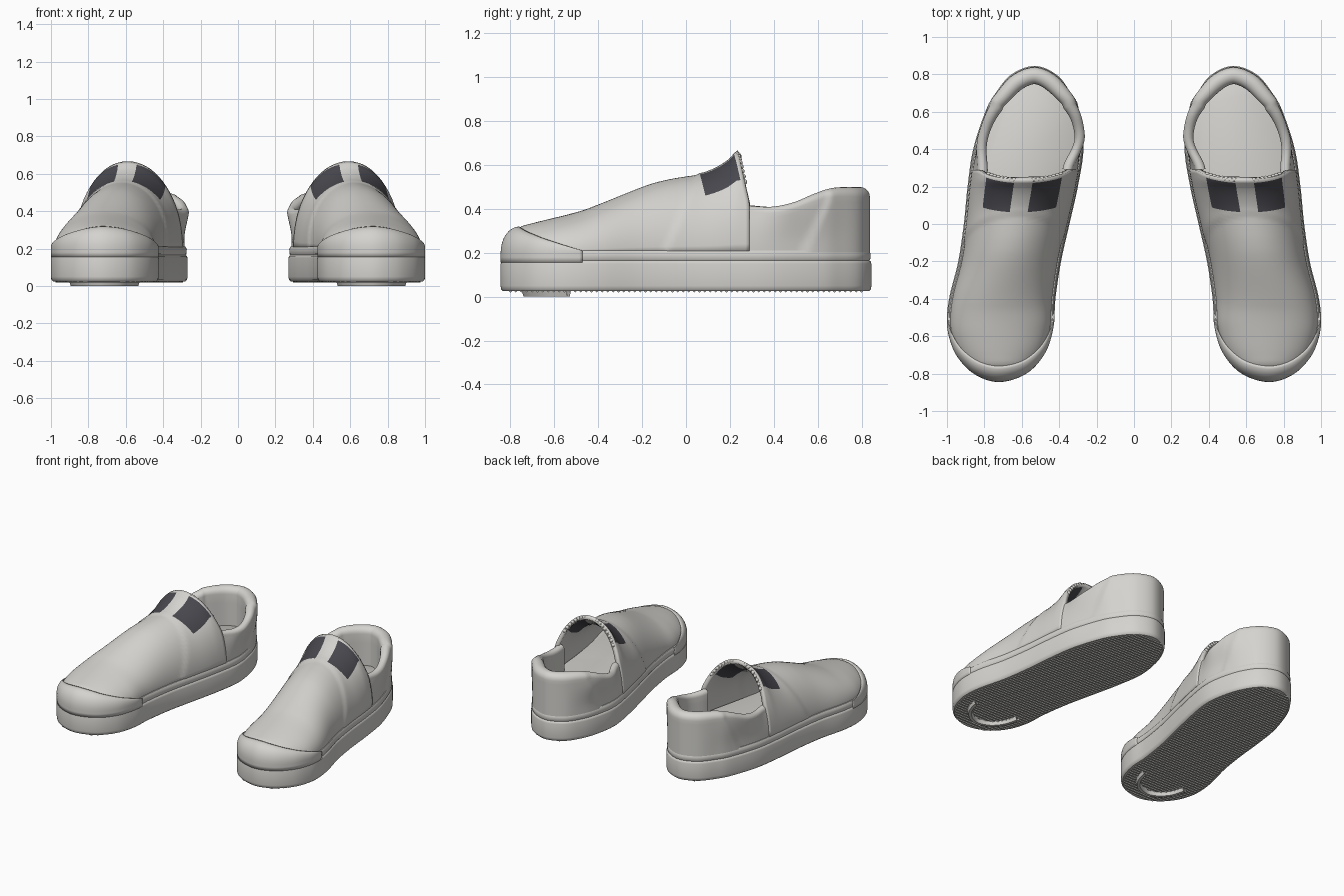
import bpy, bmesh
from math import sin, cos, pi, radians, sqrt
from mathutils import Vector, Matrix

if "Cube" in bpy.data.objects:
    bpy.data.objects.remove(bpy.data.objects["Cube"])


def material(name, rgb):
    m = bpy.data.materials.new(name)
    m.use_nodes = True
    m.diffuse_color = (*rgb, 1)
    bsdf = next(n for n in m.node_tree.nodes if n.type == 'BSDF_PRINCIPLED')
    bsdf.inputs["Base Color"].default_value = (*rgb, 1)
    bsdf.inputs["Roughness"].default_value = 0.7
    return m


LIGHT = material("light grey", (0.66, 0.65, 0.62))
DARK = material("charcoal elastic", (0.065, 0.063, 0.075))
BASE = 0.2
parts = []


# Curve helpers
def catmull(pts, steps, closed=False):
    p = [Vector(q) for q in pts]
    n = len(p)
    get = (lambda i: p[i % n]) if closed else (lambda i: p[max(0, min(n - 1, i))])
    out = []
    for i in range(n if closed else n - 1):
        a, b, c, d = (get(i + k) for k in (-1, 0, 1, 2))
        for s in range(steps):
            t = s / steps
            out.append(0.5 * (2 * b + (c - a) * t + (2 * a - 5 * b + 4 * c - d) * t * t
                              + (3 * b - a - 3 * c + d) * t ** 3))
    return out if closed else out + [p[-1]]


def lookup(curve, y):
    if y <= curve[0].x:
        return curve[0].y
    for a, b in zip(curve, curve[1:]):
        if a.x <= y <= b.x:
            return a.y + (b.y - a.y) * (y - a.x) / max(b.x - a.x, 1e-6)
    return curve[-1].y


def smooth(a, b, x):
    t = max(0, min(1, (x - a) / (b - a)))
    return t * t * (3 - 2 * t)


# Plan outline of the left shoe, counterclockwise from the toe
OUTLINE = catmull([(.72, -.845), (.85, -.805), (.945, -.71), (.99, -.6), (1, -.5), (.985, -.38),
                   (.94, -.2), (.91, 0), (.89, .2), (.86, .4), (.795, .6), (.74, .7), (.655, .8),
                   (.53, .845), (.41, .795), (.335, .69), (.29, .56), (.27, .4), (.3, .2),
                   (.345, 0), (.39, -.2), (.42, -.4), (.43, -.55), (.475, -.69), (.575, -.8)],
                  8, True)
N = len(OUTLINE)
NORMALS = []
for k in range(N):
    t = (OUTLINE[(k + 1) % N] - OUTLINE[k - 1]).normalized()
    NORMALS.append(Vector((-t.y, t.x)))
RING = list(zip(OUTLINE, NORMALS))
RIDGE = catmull([(-.8, .27), (-.76, .315), (-.7, .335), (-.5, .385), (-.4, .42), (-.2, .5),
                 (-.1, .53), (0, .548), (.08, .56), (.15, .59), (.2, .625), (.235, .66), (.3, .66)], 6)
RIM = catmull([(.2, .425), (.3, .415), (.4, .41), (.5, .43), (.6, .47), (.7, .497), (.85, .5)], 6)


def section(test):
    start = next(k for k in range(N) if test(OUTLINE[k]) and not test(OUTLINE[k - 1]))
    ring = RING[start:] + RING[:start]
    return [r for r in ring if test(r[0])]


def span(y):
    xs = [a.x + (b.x - a.x) * (y - a.y) / (b.y - a.y)
          for a, b in zip(OUTLINE, OUTLINE[1:] + OUTLINE[:1]) if (a.y - y) * (b.y - y) < 0]
    return min(xs), max(xs)


# Mesh helpers: every part is mirrored to make the pair
def finish(name, mesh, thickness=0):
    obj = bpy.data.objects.new(name, mesh)
    bpy.context.collection.objects.link(obj)
    mesh.materials.append(LIGHT)
    mesh.materials.append(DARK)
    if thickness:
        s = obj.modifiers.new("thickness", 'SOLIDIFY')
        s.thickness, s.offset, s.material_offset_rim = thickness, -1, -1
    m = obj.modifiers.new("pair", 'MIRROR')
    m.use_mirror_merge = False
    parts.append(obj)
    return obj


def loft(name, rows, closed=False, caps=False, thickness=0, dark=None):
    n, w = len(rows), len(rows[0])
    faces, mats = [], []
    for i in range(n if closed else n - 1):
        for j in range(w - 1):
            k = (i + 1) % n
            faces.append((i * w + j, k * w + j, k * w + j + 1, i * w + j + 1))
            mats.append(int(bool(dark and dark(i, j))))
    if caps:
        faces += [[i * w for i in reversed(range(n))], [i * w + w - 1 for i in range(n)]]
        mats += [0, 0]
    mesh = bpy.data.meshes.new(name)
    mesh.from_pydata([p for r in rows for p in r], [], faces)
    mesh.polygons.foreach_set("material_index", mats)
    return finish(name, mesh, thickness)


def sweep(name, ring, profile, **kw):
    rows = [[(*(p + n * d), z) for d, z in profile(p)] for p, n in ring]
    return loft(name, rows, **kw)


# Platform sole with foxing band, and the insole
sweep("platform_sole", RING, lambda p: [(.012, .025), (.002, .035), (0, .05), (0, .15), (.003, .16),
                                        (.009, .165), (.005, .172), (.004, .198), (.012, .21)],
      closed=True, caps=True)
sweep("insole", RING, lambda p: [(.04, .2), (.04, .222), (.05, .23)], closed=True, caps=True)


# Toe cap, rising and curling inward toward the tip
def cap_profile(p):
    d = max(0, (-.47 - p.y) / .375)
    inset, rise = .085 * d ** 1.3, .01 + .11 * d
    return [(0, .155), (0, .18)] + [(inset * (1 - cos(a)), BASE + rise * sin(a))
                                    for a in (k * pi / 16 for k in range(9))]


sweep("toe_cap", section(lambda p: p.y < -.47), cap_profile, thickness=.012)


# Vamp: arched stations ending at a slanted collar edge
def vamp_point(v, a):
    s = sin(a)
    end = min(.29, .235 + .23 * (.46 - .46 * s))
    y = -.8 + v * (end + .8)
    lo, hi = span(y)
    step = .007 * smooth(0, .02, y - (.04 - .15 * (1 - s)))
    half = (hi - lo) / 2 - .018 + step
    return Vector(((lo + hi) / 2 + half * cos(a), y, BASE + (lookup(RIDGE, y) + step - BASE) * s))


ROWS, COLS = 60, 36
angles = [pi * j / COLS for j in range(COLS + 1)]
loft("vamp", [[vamp_point(i / ROWS, a) for a in angles] for i in range(ROWS + 1)], thickness=.028,
     dark=lambda i, j: i >= 50 and i < ROWS - 1 and (9 <= j < 16 or 20 <= j < 27))


# Heel cup: outer wall, padded rim and lining swept round the heel
def cup_profile(p):
    top, thick = lookup(RIM, p.y), .055 + .035 * smooth(.5, .8, p.y)
    r = thick / 2
    front = 1 - smooth(.28, .48, p.y)
    side = 1 if p.x < .55 else .4

    def wall(z):
        arch = .3 * (1 - sqrt(max(0, 1 - ((z - BASE) / .46) ** 2)))
        flare = .03 * side * smooth(.24, .42, z) * (1 - smooth(.55, .8, p.y))
        counter = .01 * smooth(0, .03, p.y - (.53 + .45 * (z - .21)))
        return .017 + front * arch - (1 - front) * flare - counter
    zs = [BASE + (top - r - BASE) * k / 10 for k in range(11)]
    lip = wall(zs[-1])
    out = [(wall(z), z) for z in zs]
    out += [(lip + r - r * cos(k * pi / 10), top - r + r * sin(k * pi / 10)) for k in range(1, 11)]
    return out + [(lip + thick, top - r - (top - r - BASE) * k / 4) for k in range(1, 5)]


sweep("heel_cup", section(lambda p: p.y > .255), cup_profile)

# Gathered beads where the elastic meets the collar
bm = bmesh.new()
for first in (45, 101):
    for k in range(8):
        a = radians(first + 34 * k / 7)
        spot = vamp_point(1, a) - Vector((cos(a), 0, sin(a))) * .014
        bmesh.ops.create_uvsphere(bm, u_segments=10, v_segments=6, radius=.013,
                                  matrix=Matrix.Translation(spot))
mesh = bpy.data.meshes.new("collar_gathers")
bm.to_mesh(mesh)
bm.free()
finish("collar_gathers", mesh)

# Fine tread ridges across the bottom
bm = bmesh.new()
for k in range(66):
    y = -.8 + k * 1.6 / 65
    lo, hi = span(y)
    ends = [[bm.verts.new((x, y + dy, z)) for dy, z in ((-.008, .027), (.008, .027), (0, .019))]
            for x in (lo + .025, hi - .025)]
    for i in range(3):
        bm.faces.new((ends[0][i], ends[0][i - 1], ends[1][i - 1], ends[1][i]))
    bm.faces.new(ends[0])
    bm.faces.new(ends[1])
bmesh.ops.recalc_face_normals(bm, faces=bm.faces)
mesh = bpy.data.meshes.new("sole_tread")
bm.to_mesh(mesh)
bm.free()
finish("sole_tread", mesh)

# Raised curved grip under the toe
sweep("toe_grip", section(lambda p: p.y < -.54),
      lambda p: [(.135, .03), (.125, 0), (.105, 0), (.095, .03)][::-1])

# Smooth shading with sharp creases kept
bpy.ops.object.select_all(action='DESELECT')
for o in parts:
    o.select_set(True)
bpy.context.view_layer.objects.active = parts[0]
bpy.ops.object.shade_smooth_by_angle(angle=radians(40))
